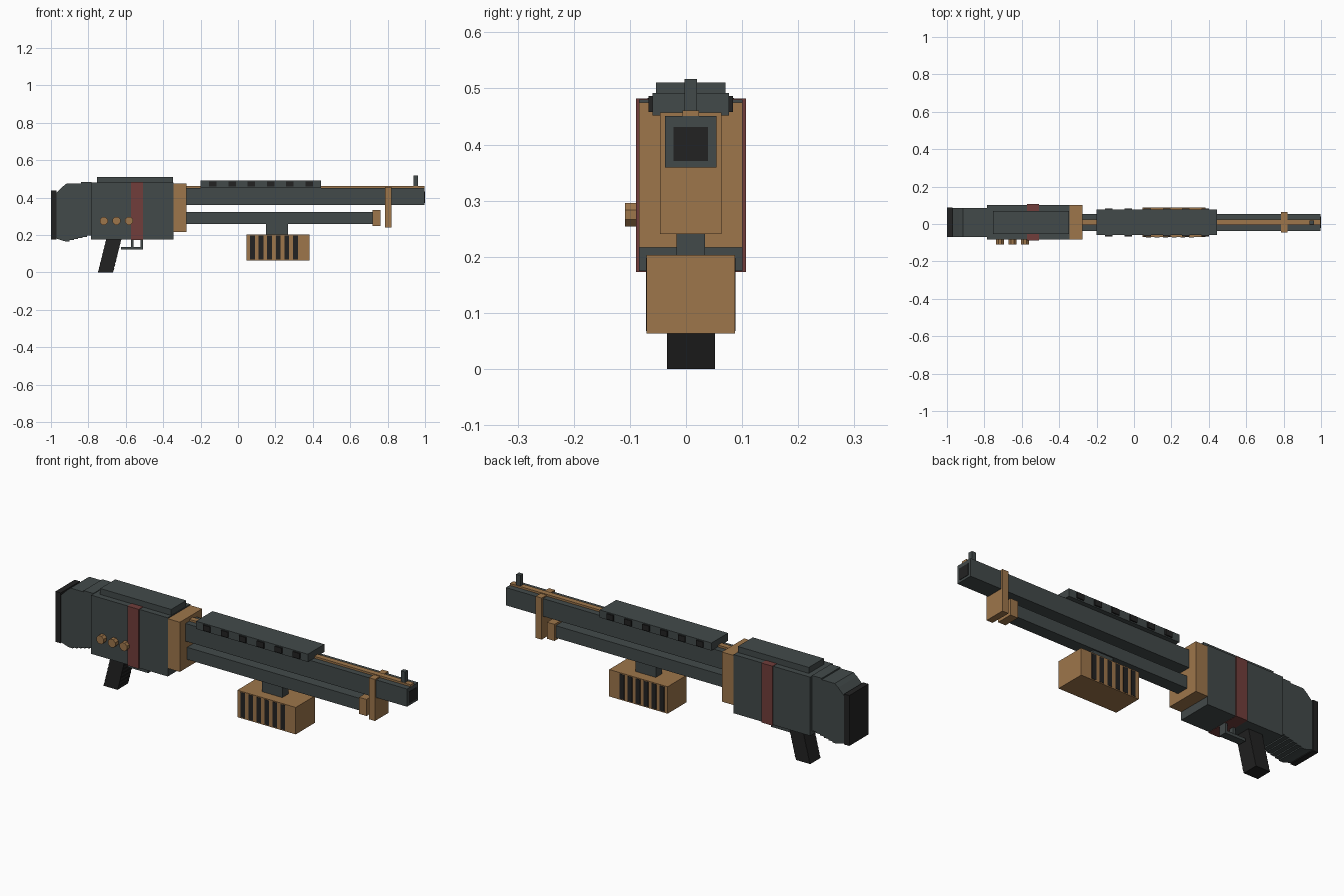
import bpy, math
from mathutils import Matrix

if "Cube" in bpy.data.objects:
    bpy.data.objects.remove(bpy.data.objects["Cube"])

YC = 0.0085  # centre plane of the gun


def material(name, rgb):
    m = bpy.data.materials.new(name)
    m.diffuse_color = (*rgb, 1)
    m.use_nodes = True
    m.node_tree.nodes["Principled BSDF"].inputs["Base Color"].default_value = m.diffuse_color
    return m


GREY = material("gunmetal grey", (0.055, 0.068, 0.068))
WOOD = material("tan brass", (0.34, 0.18, 0.07))
RED = material("dark red", (0.165, 0.048, 0.043))
BLACK = material("black rubber", (0.016, 0.016, 0.016))


def mesh_object(name, verts, faces, mat):
    me = bpy.data.meshes.new(name)
    me.from_pydata(verts, [], faces)
    me.materials.append(mat)
    ob = bpy.data.objects.new(name, me)
    bpy.context.collection.objects.link(ob)
    return ob


def profile(name, pts, half, mat, yc=YC):
    """Extrude an x-z outline (counter-clockwise seen from the front) across y."""
    n = len(pts)
    verts = [(x, yc - half, z) for x, z in pts] + [(x, yc + half, z) for x, z in pts]
    faces = [tuple(range(n)), tuple(range(2 * n - 1, n - 1, -1))]
    faces += [(i, i + n, (i + 1) % n + n, (i + 1) % n) for i in range(n)]
    return mesh_object(name, verts, faces, mat)


def box(name, x0, x1, z0, z1, half, mat, yc=YC):
    return profile(name, [(x0, z0), (x1, z0), (x1, z1), (x0, z1)], half, mat, yc)


# Stock with stepped underside, and butt pad
box("butt_pad", -1.0, -0.97, 0.175, 0.437, 0.079, BLACK)
steps = []
for i in range(6):
    x, z = -0.925 + i * 0.0235, 0.166 + i * 0.006
    steps += [(x, z), (x + 0.0235, z)]
profile("stock", [(-0.97, 0.18)] + steps + [(-0.784, 0.2), (-0.784, 0.483), (-0.84, 0.483),
        (-0.84, 0.476), (-0.915, 0.476), (-0.935, 0.46), (-0.97, 0.425)], 0.077, GREY)

# Receiver, its top cover, red band and front collar
box("receiver", -0.785, -0.345, 0.175, 0.48, 0.0925, GREY)
box("receiver_cover", -0.755, -0.347, 0.478, 0.511, 0.0616, GREY)
box("red_band", -0.572, -0.508, 0.173, 0.482, 0.098, RED)
box("collar", -0.346, -0.276, 0.217, 0.475, 0.092, WOOD)

# Side studs on the front face
for i in range(3):
    bpy.ops.mesh.primitive_cylinder_add(vertices=8, radius=0.0225, depth=0.03,
        location=(-0.717 + i * 0.067, -0.094, 0.275),
        rotation=(math.pi / 2, 0, 0))
    stud = bpy.context.object
    stud.name = f"side_stud_{i + 1}"
    stud.data.transform(Matrix.Rotation(math.pi / 8, 4, 'Z'))
    stud.data.materials.append(WOOD)

# Raked pistol grip with ridged steps
N = 8
left, right = [], []
for i in range(N):
    z0, z1 = i * 0.18 / N, (i + 1) * 0.18 / N
    x = -0.75 + i * 0.045 / N
    right += [(x + 0.081, z0), (x + 0.089, z1)]
    left += [(x, z0), (x + 0.008, z1)]
profile("pistol_grip", right + left[::-1], 0.0428, BLACK)

# Trigger and guard
box("guard_bar", -0.625, -0.508, 0.121, 0.136, 0.02, GREY)
box("guard_post", -0.52, -0.508, 0.13, 0.18, 0.02, GREY)
box("trigger", -0.573, -0.56, 0.136, 0.18, 0.012, GREY)

# Barrel, bore, top rib and sight
box("barrel", -0.28, 0.998, 0.359, 0.451, 0.0455, GREY)
box("bore", 0.99, 1.0, 0.371, 0.431, 0.031, BLACK)
box("top_rib", -0.28, 0.997, 0.449, 0.461, 0.0145, WOOD)
box("front_sight", 0.938, 0.962, 0.458, 0.517, 0.0115, GREY)

# Magazine tube, end cap and barrel clamp
box("magazine_tube", -0.28, 0.725, 0.259, 0.322, 0.032, GREY)
box("tube_cap", 0.72, 0.763, 0.247, 0.333, 0.043, WOOD)
box("barrel_clamp", 0.785, 0.82, 0.241, 0.457, 0.055, WOOD)

# Heat shield with vent blocks through both sides
box("heat_shield", -0.2, 0.443, 0.452, 0.492, 0.068, GREY)
for i in range(6):
    x = -0.135 + i * 0.103
    box(f"shield_vent_{i + 1}", x - 0.02, x + 0.02, 0.458, 0.487, 0.075, BLACK)

# Pump fore grip with dark slots on both sides
box("pump_stem", 0.15, 0.266, 0.2, 0.262, 0.025, GREY)
box("pump_grip", 0.045, 0.381, 0.063, 0.203, 0.0785, WOOD)
for i in range(6):
    x = 0.077 + i * 0.046
    box(f"pump_slot_{i + 1}", x - 0.013, x + 0.013, 0.068, 0.198, 0.0797, BLACK)
